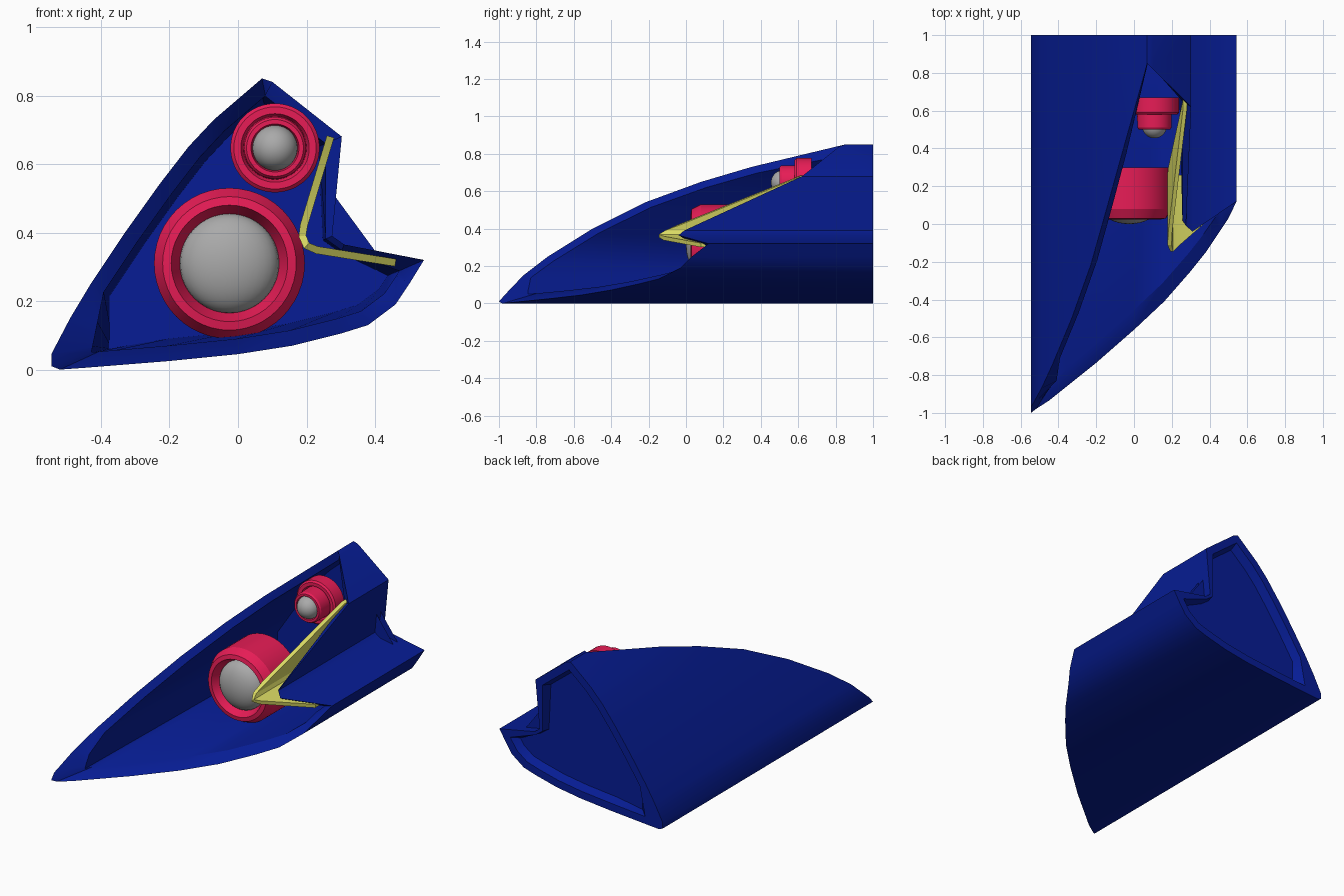
import bpy, bmesh, math
from mathutils import Vector

cube = bpy.data.objects.get("Cube")
if cube:
    bpy.data.objects.remove(cube)


def material(name, rgb):
    m = bpy.data.materials.new(name)
    m.use_nodes = True
    m.diffuse_color = (*rgb, 1)
    m.node_tree.nodes["Principled BSDF"].inputs["Base Color"].default_value = (*rgb, 1)
    return m


BLUE = material("deep_blue", (0.002, 0.012, 0.30))
RED = material("crimson", (0.82, 0.012, 0.095))
SILVER = material("silver_grey", (0.40, 0.40, 0.40))
YELLOW = material("pale_yellow", (0.72, 0.72, 0.13))


def finish(name, bm, mat, angle=30):
    bmesh.ops.recalc_face_normals(bm, faces=bm.faces)
    mesh = bpy.data.meshes.new(name)
    bm.to_mesh(mesh)
    bm.free()
    mesh.materials.append(mat)
    ob = bpy.data.objects.new(name, mesh)
    bpy.context.collection.objects.link(ob)
    bpy.ops.object.select_all(action="DESELECT")
    ob.select_set(True)
    bpy.context.view_layer.objects.active = ob
    bpy.ops.object.shade_smooth_by_angle(angle=math.radians(angle))
    return ob


def bridge(bm, a, b):
    for i in range(len(a)):
        j = (i + 1) % len(a)
        bm.faces.new((a[i], a[j], b[j], b[i]))


# Housing outline, clockwise from the nose: x, z and depth of the slanted front edge
OUTLINE = [
    (-.545, .045, -.97), (-.49, .15, -.87), (-.43, .25, -.74), (-.33, .40, -.5),
    (-.23, .54, -.22), (-.145, .65, .08), (-.07, .73, .35), (.07, .85, .85),
    (.10, .84, .82), (.303, .68, .62), (.275, .39, -.01), (.31, .365, -.04),
    (.543, .32, .12), (.50, .25, .03), (.46, .19, -.03), (.38, .13, -.15),
    (.30, .105, -.25), (.16, .07, -.41), (0, .045, -.56), (-.2, .025, -.735),
    (-.45, .005, -.935), (-.52, 0, -.98), (-.545, .01, -1)]
NOTCH = (10, 11)  # outline corners where the wall is thin


def inset(dist):
    """Mitred inward offset of the outline, thin at the notch, blunt at the nose."""
    pts = [Vector(p[:2]) for p in OUTLINE]
    n = len(pts)
    out = []
    for i, p in enumerate(pts):
        d1 = (p - pts[i - 1]).normalized()
        d2 = (pts[(i + 1) % n] - p).normalized()
        n1, n2 = Vector((d1.y, -d1.x)), Vector((d2.y, -d2.x))
        step = dist * 0.4 if i in NOTCH else dist
        out.append(p + (n1 + n2) * step / max(1 + n1.dot(n2), 0.5))
    tip = (out[0] + out[-1]) / 2 + Vector((1.6, 0.3)) * dist
    up, along = out[2], out[-4]
    out[0], out[1] = tip.lerp(up, 0.1), tip.lerp(up, 0.5)
    out[-1], out[-2], out[-3] = tip, tip.lerp(along, 0.1), tip.lerp(along, 0.3)
    return out


def housing():
    bm = bmesh.new()

    def loop(points, depth):
        return [bm.verts.new((p[0], depth(i, p), p[1])) for i, p in enumerate(points)]

    def slanted(i, p):
        x, z, y = OUTLINE[i]
        return max(y + 0.03, y + 0.52 * (p[0] - x) + 1.84 * (p[1] - z) + 0.02)

    rim, deep = inset(0.045), inset(0.065)
    loops = [loop(deep, lambda i, p: 0.91),
             loop(rim, slanted),
             loop(OUTLINE, lambda i, p: p[2]),
             loop(OUTLINE, lambda i, p: 1.0),
             loop(rim, lambda i, p: 1.0),
             loop(deep, lambda i, p: 0.95)]
    for a, b in zip(loops, loops[1:]):
        bridge(bm, a, b)
    bm.faces.new(loops[0])
    bm.faces.new(loops[-1])
    finish("housing", bm, BLUE)


def lathe(name, profile, x, z, mat, steps=48):
    """Spin (radius, y) points around an axis parallel to y."""
    bm = bmesh.new()
    rings = []
    for r, y in profile:
        rings.append([bm.verts.new((x + r * math.cos(t), y, z + r * math.sin(t)))
                      for t in (2 * math.pi * k / steps for k in range(steps))])
    for a, b in zip(rings, rings[1:]):
        bridge(bm, a, b)
    bm.faces.new(rings[0])
    bm.faces.new(rings[-1])
    finish(name, bm, mat, 18)


def lens(name, x, y, z, radius, depth):
    bm = bmesh.new()
    bmesh.ops.create_uvsphere(bm, u_segments=32, v_segments=20, radius=1)
    for v in bm.verts:
        v.co = (x + v.co.x * radius, y + v.co.y * depth, z + v.co.z * radius)
    finish(name, bm, SILVER)


# Bent light strip following the notch: x, z, front depth, back depth
def light_strip():
    path = [(.27, .68, .61, .66), (.192, .42, -.04, .30), (.188, .39, -.11, .26),
            (.2, .362, -.145, .26), (.23, .349, -.12, .26), (.46, .312, .08, .26)]
    bm = bmesh.new()
    rings = []
    for i, (x, z, front, back) in enumerate(path):
        a, b = path[max(i - 1, 0)], path[min(i + 1, len(path) - 1)]
        d = Vector((b[0] - a[0], b[1] - a[1])).normalized()
        s = Vector((-d.y, d.x)) * 0.011
        rings.append([bm.verts.new((x + k * s.x, y, z + k * s.y))
                      for k, y in ((-1, front), (1, front), (1, back), (-1, back))])
    for a, b in zip(rings, rings[1:]):
        bridge(bm, a, b)
    bm.faces.new(rings[0])
    bm.faces.new(rings[-1])
    finish("light_strip", bm, YELLOW)


housing()
light_strip()

# Large lower lamp
lathe("large_lamp_ring", [(.22, .30), (.22, .08), (.195, .03), (.17, .025), (.145, .08)],
      -.025, .31, RED)
lens("large_lamp_lens", -.025, .08, .31, .145, .08)

# Small stepped upper lamp
lathe("small_lamp_ring", [(.13, .67), (.13, .59), (.12, .58), (.10, .58), (.092, .60),
                          (.09, .51), (.083, .50), (.07, .50), (.063, .53)],
      .108, .647, RED)
lens("small_lamp_lens", .108, .52, .647, .066, .066)
